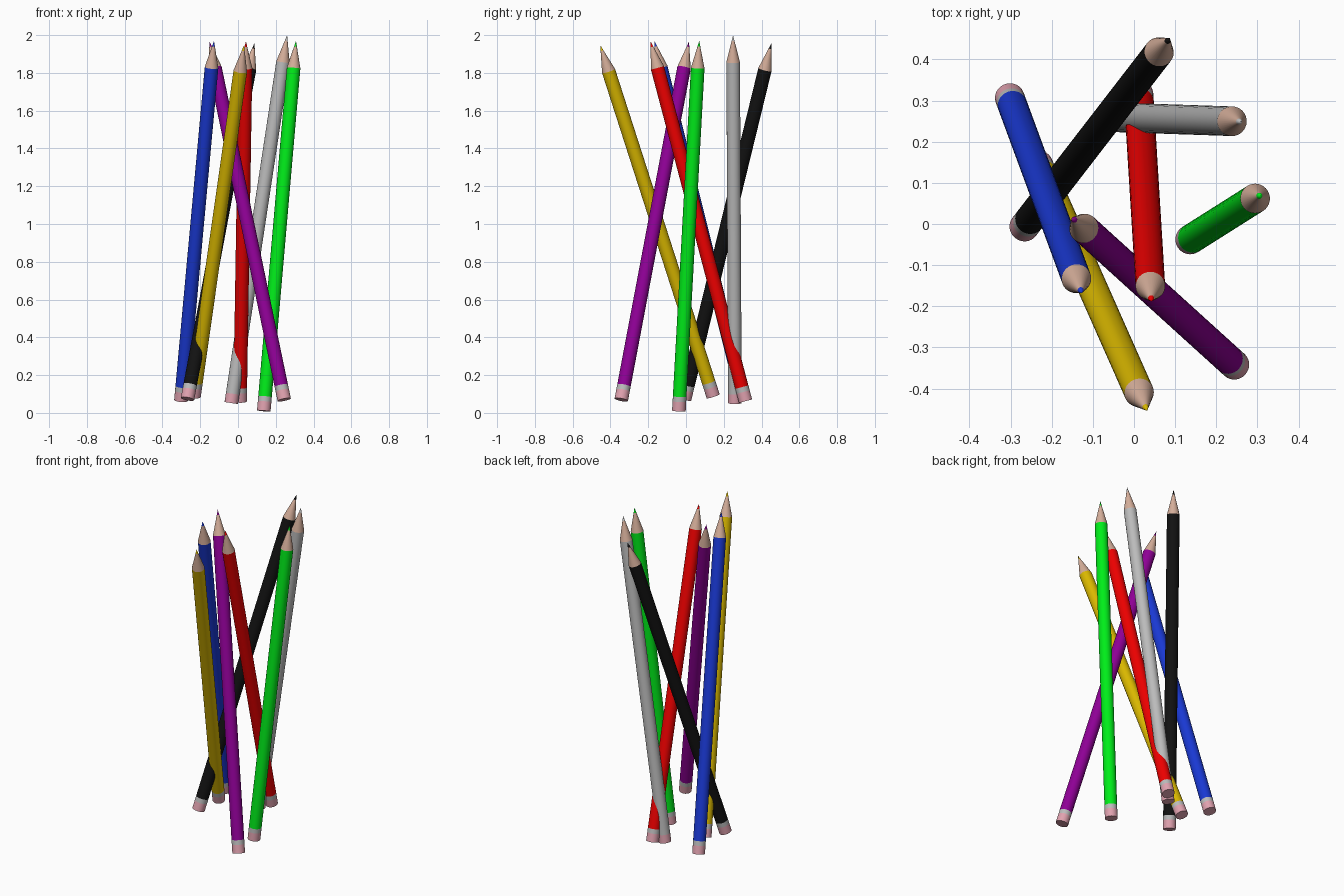
import bpy, bmesh, math
from mathutils import Vector

if "Cube" in bpy.data.objects:
    bpy.data.objects.remove(bpy.data.objects["Cube"])

SIDES = 32
R = 0.036          # pencil radius
LENGTH = 1.97
CONE = 0.145       # sharpened length
LEAD = 0.03        # coloured point length


def material(name, rgb):
    m = bpy.data.materials.new(name)
    m.diffuse_color = (*rgb, 1)
    m.use_nodes = True
    m.node_tree.nodes["Principled BSDF"].inputs["Base Color"].default_value = m.diffuse_color
    return m


WOOD = material("wood", (0.66, 0.42, 0.32))
PINK = material("eraser_pink", (0.75, 0.36, 0.43))
METAL = material("ferrule_grey", (0.5, 0.5, 0.5))


def lathe(name, profile, mat, base, direction):
    """Revolve (radius, height) points around the pencil axis."""
    bm = bmesh.new()
    rings = []
    for r, h in profile:
        if r == 0:
            rings.append([bm.verts.new((0, 0, h))] * SIDES)
        else:
            rings.append([bm.verts.new((r * math.cos(a), r * math.sin(a), h))
                          for a in (2 * math.pi * i / SIDES for i in range(SIDES))])
    for lo, hi in zip(rings, rings[1:]):
        for i in range(SIDES):
            j = (i + 1) % SIDES
            bm.faces.new(list(dict.fromkeys((lo[i], lo[j], hi[j], hi[i]))))
    bmesh.ops.recalc_face_normals(bm, faces=bm.faces)
    me = bpy.data.meshes.new(name)
    bm.to_mesh(me)
    bm.free()
    me.materials.append(mat)
    ob = bpy.data.objects.new(name, me)
    bpy.context.collection.objects.link(ob)
    ob.location = base
    ob.rotation_mode = 'QUATERNION'
    ob.rotation_quaternion = direction.to_track_quat('Z', 'Y')
    bpy.ops.object.select_all(action='DESELECT')
    ob.select_set(True)
    bpy.context.view_layer.objects.active = ob
    bpy.ops.object.shade_smooth_by_angle(angle=math.radians(30))
    # outward normals for open sleeves
    centre_face = max(me.polygons, key=lambda p: p.center.xy.length)
    if centre_face.normal.xy.dot(centre_face.center.xy) < 0:
        me.flip_normals()


def pencil(colour, rgb, base, tip):
    base, tip = Vector(base), Vector(tip)
    axis = (tip - base).normalized()
    base = tip - axis * LENGTH
    paint = material(colour + "_paint", rgb)
    shoulder, point = LENGTH - CONE, LENGTH - LEAD
    r_lead = R * LEAD / CONE
    parts = [
        ("eraser", [(0, 0), (R, 0), (R, 0.05)], PINK),
        ("ferrule", [(R, 0.05), (R, 0.077)], METAL),
        ("shaft", [(R, 0.077), (R, shoulder)], paint),
        ("sharpened_wood", [(R, shoulder), (r_lead, point)], WOOD),
        ("lead", [(r_lead, point), (0, LENGTH)], paint),
    ]
    for part, profile, mat in parts:
        lathe(f"{colour}_pencil_{part}", profile, mat, base, axis)


# colour, paint, eraser end, sharp end
pencil("green", (0.0, 0.85, 0.01), (0.136, -0.038, 0.005), (0.307, 0.07, 1.97))
pencil("silver", (0.5, 0.5, 0.5), (-0.036, 0.259, 0.05), (0.26, 0.249, 2.0))
pencil("red", (0.85, 0.0, 0.0), (0.011, 0.315, 0.063), (0.042, -0.188, 1.967))
pencil("black", (0.006, 0.006, 0.006), (-0.267, -0.007, 0.075), (0.087, 0.452, 1.957))
pencil("blue", (0.01, 0.04, 0.65), (-0.302, 0.307, 0.066), (-0.127, -0.168, 1.97))
pencil("purple", (0.27, 0.0, 0.3), (0.245, -0.343, 0.068), (-0.151, 0.016, 1.966))
pencil("yellow", (0.7, 0.48, 0.0), (-0.233, 0.144, 0.088), (0.032, -0.454, 1.947))
